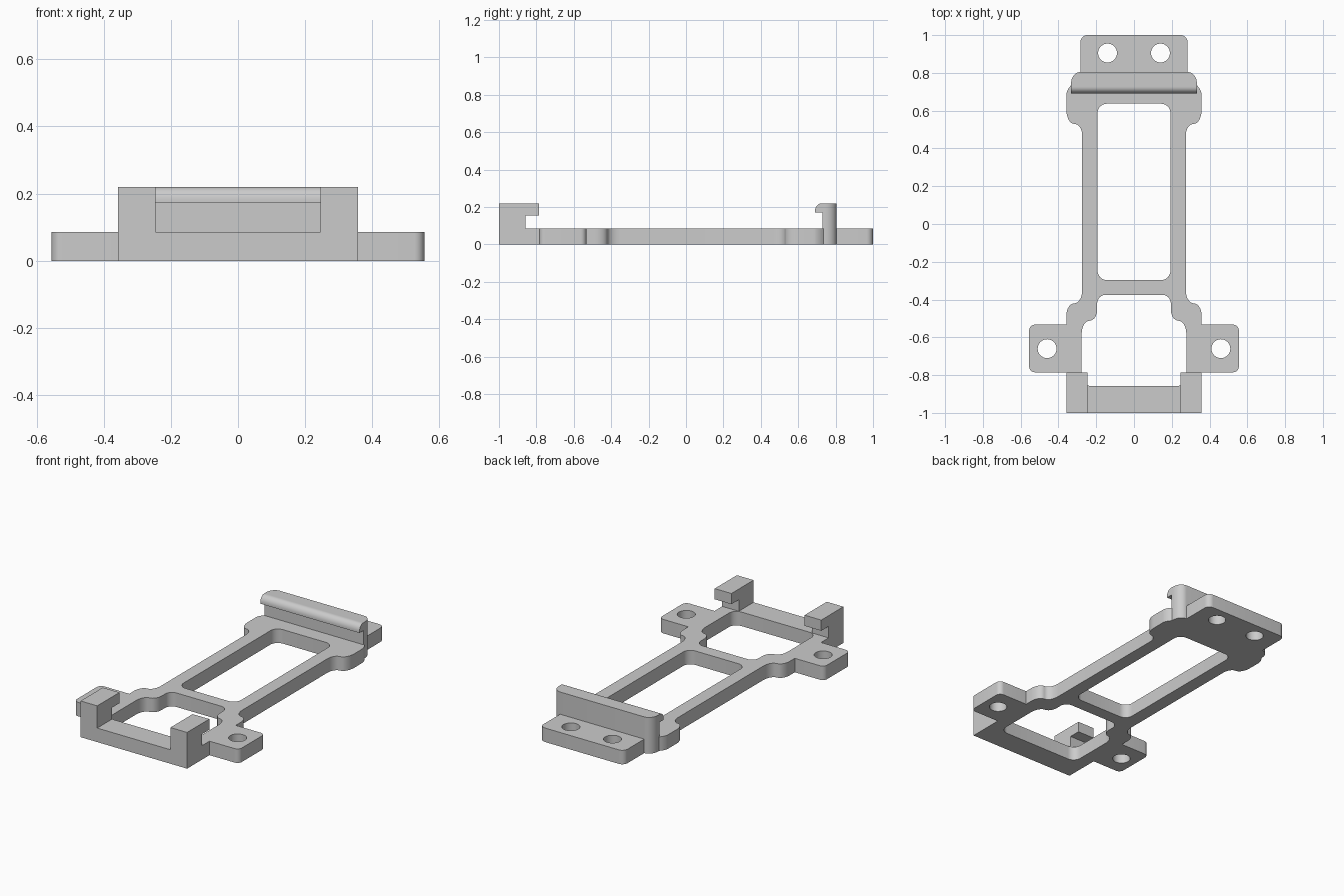
import bpy, bmesh, math
from mathutils import Vector, Matrix
from mathutils.geometry import delaunay_2d_cdt

cube = bpy.data.objects.get("Cube")
if cube:
    bpy.data.objects.remove(cube)

GREY = (0.6, 0.6, 0.6, 1)
mat = bpy.data.materials.new("plain grey")
mat.use_nodes = True
mat.diffuse_color = GREY
mat.node_tree.nodes["Principled BSDF"].inputs["Base Color"].default_value = GREY

PLATE = 0.085   # plate thickness
TOP = 0.22      # height of the clips


def rounded(corners, steps=8):
    """Loop from (x, y, radius along x, radius along y) corners."""
    pts = []
    for i, (x, y, rx, ry) in enumerate(corners):
        p = Vector((x, y))
        a = (Vector(corners[i - 1][:2]) - p).normalized()
        b = (Vector(corners[(i + 1) % len(corners)][:2]) - p).normalized()
        a *= abs(a.x) * rx + abs(a.y) * ry
        b *= abs(b.x) * rx + abs(b.y) * ry
        for k in range(steps + 1 if rx else 1):
            t = math.pi / 2 * k / steps
            q = p + a * (1 - math.sin(t)) + b * (1 - math.cos(t))
            # Neighbouring arcs may meet in one point: keep it once
            if all((q - other).length > 1e-4 for other in pts):
                pts.append(q)
    return pts


def mirrored(half):
    """Close a right-hand half outline with its mirror image."""
    return rounded(half + [(-x, y, rx, ry) for x, y, rx, ry in reversed(half)])


def circle(x, y, r, n=32):
    return [Vector((x + r * math.cos(math.tau * k / n),
                    y + r * math.sin(math.tau * k / n))) for k in range(n)]


def is_solid(c, loops):
    """True where a point lies inside the outer loop but in no hole."""
    hits = 0
    for loop in loops:
        for i, b in enumerate(loop):
            a = loop[i - 1]
            if (a.y > c.y) != (b.y > c.y):
                hits += c.x < a.x + (b.x - a.x) * (c.y - a.y) / (b.y - a.y)
    return hits % 2 == 1


def extrude(name, loops, low, high, matrix=Matrix()):
    """Fill the loops, the inner ones as holes, and extrude from low to high."""
    points, edges = [], []
    for loop in loops:
        first, n = len(points), len(loop)
        points += loop
        edges += [(first + k, first + (k + 1) % n) for k in range(n)]
    flat, _, triangles = delaunay_2d_cdt(points, edges, [], 0, 1e-6)[:3]
    bm = bmesh.new()
    verts = [bm.verts.new((p.x, p.y, low)) for p in flat]
    for tri in triangles:
        if is_solid(sum((flat[i] for i in tri), Vector((0, 0))) / len(tri), loops):
            bm.faces.new([verts[i] for i in tri])
    res = bmesh.ops.extrude_face_region(bm, geom=bm.faces[:], use_keep_orig=True)
    raised = [g for g in res["geom"] if isinstance(g, bmesh.types.BMVert)]
    bmesh.ops.translate(bm, verts=raised, vec=(0, 0, high - low))
    bmesh.ops.recalc_face_normals(bm, faces=bm.faces[:])
    bm.transform(matrix)
    mesh = bpy.data.meshes.new(name)
    bm.to_mesh(mesh)
    bm.free()
    mesh.materials.append(mat)
    ob = bpy.data.objects.new(name, mesh)
    bpy.context.collection.objects.link(ob)
    bpy.ops.object.select_all(action="DESELECT")
    ob.select_set(True)
    bpy.context.view_layer.objects.active = ob
    bpy.ops.object.shade_smooth_by_angle(angle=math.radians(30))


# Base plate with two windows and four screw holes
outline = mirrored([
    (0.283, 1.0, 0.035, 0.035), (0.283, 0.805, 0, 0),
    (0.333, 0.805, 0.05, 0.06), (0.333, 0.735, 0, 0),
    (0.358, 0.705, 0.02, 0.02), (0.358, 0.53, 0.042, 0.075),
    (0.274, 0.53, 0.042, 0.06), (0.274, -0.42, 0.042, 0.07),
    (0.358, -0.42, 0.042, 0.065), (0.358, -0.533, 0, 0),
    (0.555, -0.533, 0.03, 0.03), (0.555, -0.785, 0.03, 0.03),
    (0.358, -0.785, 0, 0), (0.358, -1.0, 0, 0)])
long_window = mirrored([(0.193, 0.637, 0.05, 0.05), (0.193, -0.297, 0.05, 0.05)])
front_window = mirrored([
    (0.195, -0.375, 0.045, 0.045), (0.195, -0.512, 0.04, 0.06),
    (0.277, -0.512, 0.042, 0.07), (0.277, -0.858, 0.05, 0.05)])
screws = [circle(s * x, y, 0.05) for x, y in ((0.14, 0.905), (0.46, -0.66)) for s in (-1, 1)]
extrude("base_plate", [outline, long_window, front_window] + screws, 0, PLATE)

# Rear wall with rounded back corners
wall = mirrored([(0.333, 0.805, 0.05, 0.06), (0.333, 0.73, 0, 0)])
extrude("rear_wall", [wall], PLATE, TOP)

# Profiles below are drawn in y and z, then extruded along x
ALONG_X = Matrix(((0, 0, 1, 0), (1, 0, 0, 0), (0, 1, 0, 0), (0, 0, 0, 1)))

# Snap lip along the front of the rear wall
lip = rounded([(0.73, 0.172, 0, 0), (0.69, 0.172, 0, 0),
               (0.69, TOP, 0.035, 0.04), (0.73, TOP, 0, 0)])
extrude("snap_lip", [lip], -0.333, 0.333, ALONG_X)

# Pair of hooked posts at the front corners
hook = [Vector(p) for p in (
    (-1.0, PLATE), (-0.858, PLATE), (-0.858, 0.155),
    (-0.787, 0.155), (-0.787, TOP), (-1.0, TOP))]
for name, x0, x1 in (("right_hook", -0.358, -0.246), ("left_hook", 0.246, 0.358)):
    extrude(name, [hook], x0, x1, ALONG_X)
